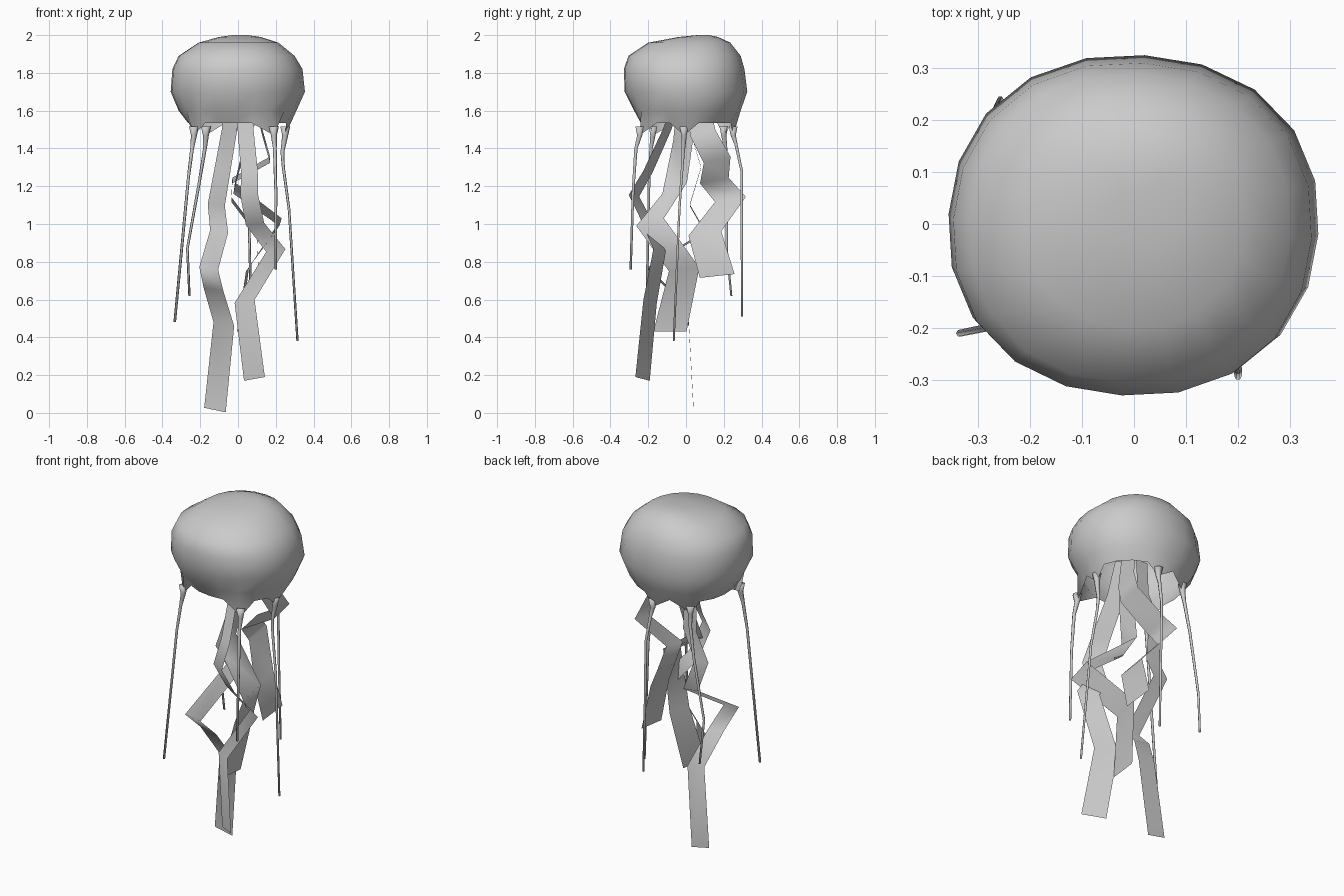
import bpy, bmesh, math
from mathutils import Vector

cube = bpy.data.objects.get("Cube")
if cube:
    bpy.data.objects.remove(cube, do_unlink=True)

GREY = (0.6, 0.6, 0.6, 1.0)
mat = bpy.data.materials.new("light_grey")
mat.use_nodes = True
mat.diffuse_color = GREY
bsdf = next(n for n in mat.node_tree.nodes if n.type == 'BSDF_PRINCIPLED')
bsdf.inputs["Base Color"].default_value = GREY


def loft(name, rings, closed=True, start_cap=False, end_cap=False):
    """Skin a list of point rings into one smooth object."""
    bm = bmesh.new()
    rows = [[bm.verts.new(p) for p in ring] for ring in rings]
    n = len(rows[0])
    for a, b in zip(rows, rows[1:]):
        for i in range(n if closed else n - 1):
            j = (i + 1) % n
            bm.faces.new((a[i], a[j], b[j], b[i]))
    if start_cap:
        bm.faces.new(rows[0])
    if end_cap:
        bm.faces.new(rows[-1])
    if closed:
        bmesh.ops.recalc_face_normals(bm, faces=bm.faces)
    me = bpy.data.meshes.new(name)
    bm.to_mesh(me)
    bm.free()
    me.materials.append(mat)
    for f in me.polygons:
        f.use_smooth = True
    ob = bpy.data.objects.new(name, me)
    bpy.context.collection.objects.link(ob)


def bell_ring(z, x0, x1, y0, y1, n=20, power=2.2, turn=-0.06):
    """Slightly squared oval between the given limits."""
    pts = []
    for i in range(n):
        a = 2 * math.pi * i / n
        c, s = math.cos(a), math.sin(a)
        r = (abs(c) ** power + abs(s) ** power) ** (-1 / power)
        c, s = r * math.cos(a + turn), r * math.sin(a + turn)
        pts.append(Vector(((x0 + x1) / 2 + c * (x1 - x0) / 2,
                           (y0 + y1) / 2 + s * (y1 - y0) / 2, z)))
    return pts


# Centre lines of the thin tentacles, from the bell rim down
tentacles = {
    "tentacle_front_right": [(-0.233, -0.175, 1.47), (-0.243, -0.185, 1.40),
                             (-0.262, -0.195, 1.25), (-0.335, -0.21, 0.48)],
    "tentacle_back_right": [(-0.17, 0.20, 1.47), (-0.175, 0.21, 1.40), (-0.205, 0.22, 1.22),
                            (-0.268, 0.215, 0.87), (-0.257, 0.24, 0.62)],
    "tentacle_front_left": [(0.19, -0.245, 1.47), (0.195, -0.265, 1.40),
                            (0.20, -0.28, 1.18), (0.20, -0.293, 0.76)],
    "tentacle_left": [(0.25, -0.01, 1.47), (0.235, -0.015, 1.38), (0.24, -0.02, 1.30),
                      (0.27, -0.035, 1.08), (0.315, -0.065, 0.38)],
    "tentacle_back": [(0.04, 0.25, 1.47), (0.045, 0.265, 1.42), (0.055, 0.295, 1.28),
                      (0.06, 0.295, 0.95), (0.07, 0.297, 0.51)],
}

# Bell: a thin hollow shell, open underneath, from rim to crown
bell_profile = [
    (1.535, -0.265, 0.27, -0.24, 0.25),
    (1.60, -0.315, 0.31, -0.275, 0.29),
    (1.70, -0.357, 0.355, -0.325, 0.325),
    (1.82, -0.348, 0.342, -0.33, 0.31),
    (1.89, -0.315, 0.30, -0.305, 0.29),
    (1.96, -0.21, 0.215, -0.20, 0.235),
    (1.99, -0.10, 0.12, -0.04, 0.17),
    (2.00, -0.03, 0.05, 0.06, 0.12),
]
bell = [bell_ring(*p) for p in bell_profile]
rim = bell[0]
for path in tentacles.values():          # pull the rim down into each tentacle root
    root = Vector(path[0])
    near = min(range(len(rim)), key=lambda i: (rim[i] - root).length)
    rim[near] = root
loft("bell", bell, end_cap=True)


# Thin tentacles tapering from the rim
for name, path in tentacles.items():
    pts = [Vector(path[0]) + Vector((0, 0, 0.045))] + [Vector(p) for p in path]
    radii = [0.026, 0.016, 0.010, 0.008, 0.007, 0.006]
    loft(name, [[p + Vector((math.cos(a) * r, math.sin(a) * r, 0))
                 for a in (i * math.pi / 3 for i in range(6))]
                for p, r in zip(pts, radii)], start_cap=True, end_cap=True)


# Flat zigzag oral arms: centre line plus a half-width vector that grows downward
def ribbon(name, path, half, tip):
    half, tip = Vector(half), Vector(tip)
    rows = []
    for k, p in enumerate(path):
        h = half.lerp(tip, k / (len(path) - 1))
        rows.append([Vector(p) - h, Vector(p) + h])
    loft(name, rows, closed=False)


ribbon("arm_right",
       [(-0.03, 0.03, 1.68), (-0.045, 0.02, 1.50), (-0.08, 0.08, 1.30), (-0.115, 0.02, 1.10),
        (-0.10, 0.10, 0.96), (-0.155, -0.20, 0.765), (-0.13, -0.09, 0.655),
        (-0.075, 0.015, 0.47), (-0.122, 0.04, 0.015)],
       (0.038, 0, 0), (0.057, 0, -0.012))
ribbon("arm_front",
       [(0.04, -0.04, 1.68), (0.04, -0.10, 1.50), (0.06, -0.20, 1.28), (0.06, -0.275, 1.15),
        (0.09, -0.20, 1.00), (0.20, -0.14, 0.86), (0.035, -0.19, 0.59), (0.087, -0.23, 0.18)],
       (0.04, -0.02, 0), (0.055, -0.038, 0.01))
ribbon("arm_middle",
       [(0.04, 0.0, 1.68), (0.05, -0.01, 1.48), (-0.02, -0.06, 1.19), (0.225, -0.19, 1.01),
        (0.05, -0.01, 0.76), (0.005, -0.085, 0.43)],
       (0, 0.05, 0.05), (0.01, 0.088, 0))
ribbon("arm_back",
       [(0.08, 0.05, 1.68), (0.13, 0.09, 1.48), (0.17, 0.165, 1.34), (-0.03, 0.15, 1.23),
        (-0.035, 0.235, 1.13), (0.10, 0.10, 0.95), (0.11, 0.165, 0.725)],
       (0, 0.06, 0.02), (0, 0.092, 0.01))
